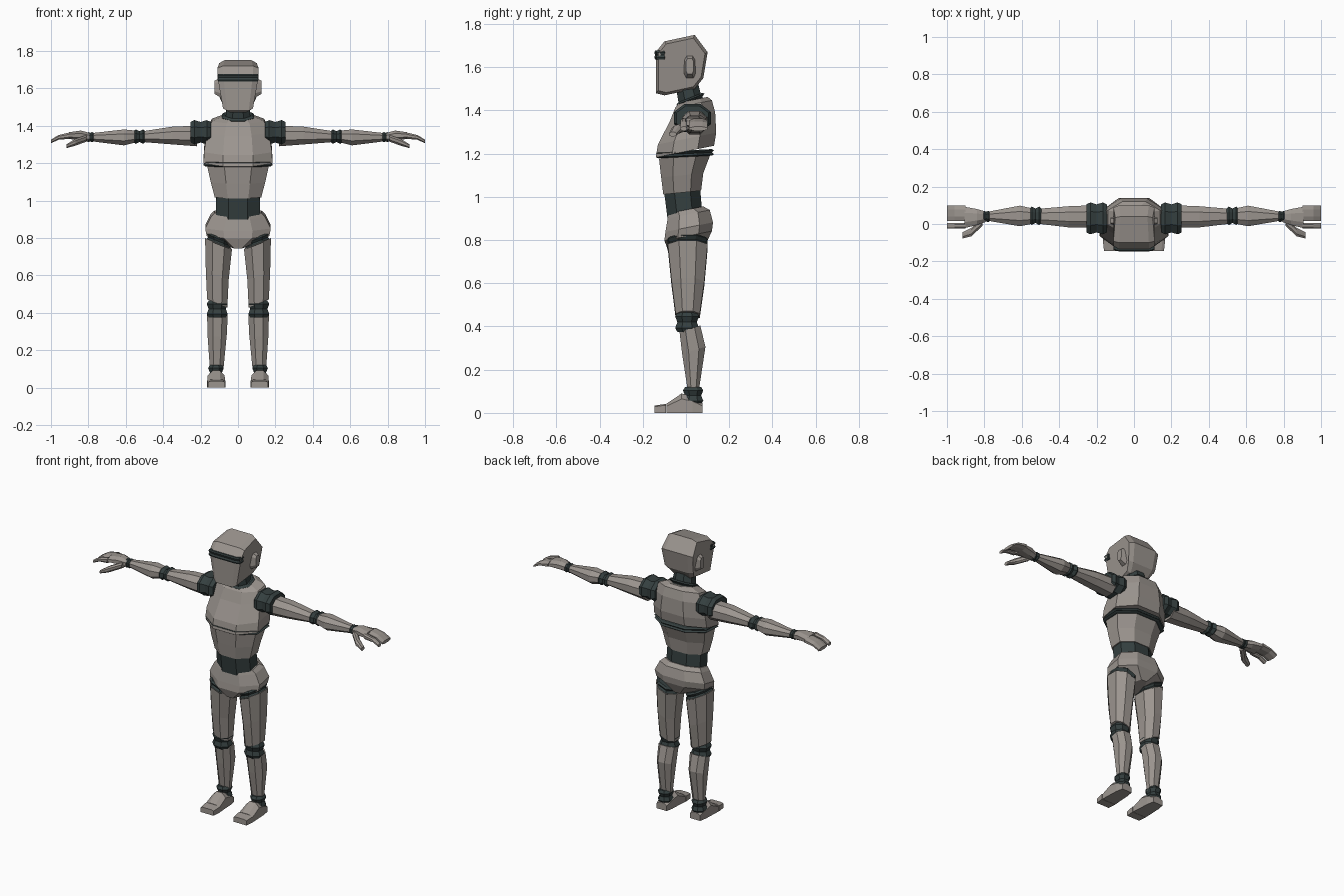
import bpy
import bmesh

cube = bpy.data.objects.get("Cube")
if cube:
    bpy.data.objects.remove(cube, do_unlink=True)


def make_material(name, color):
    mat = bpy.data.materials.new(name)
    mat.use_nodes = True
    mat.diffuse_color = color
    mat.node_tree.nodes["Principled BSDF"].inputs["Base Color"].default_value = color
    return mat


SHELL = make_material("warm_grey_shell", (0.33, 0.3, 0.275, 1))
JOINT = make_material("dark_joint", (0.035, 0.05, 0.05, 1))


def build(name, mat, loops):
    """Bridge successive point loops, cap both ends and add a flat-shaded object."""
    bm = bmesh.new()
    rows = [[bm.verts.new(point) for point in loop] for loop in loops]
    for lower, upper in zip(rows, rows[1:]):
        for i in range(len(lower)):
            bm.faces.new((lower[i - 1], lower[i], upper[i], upper[i - 1]))
    bm.faces.new(rows[0])
    bm.faces.new(rows[-1])
    bmesh.ops.remove_doubles(bm, verts=bm.verts, dist=0.0005)
    bmesh.ops.recalc_face_normals(bm, faces=bm.faces)
    mesh = bpy.data.meshes.new(name)
    bm.to_mesh(mesh)
    bm.free()
    mesh.materials.append(mat)
    obj = bpy.data.objects.new(name, mesh)
    bpy.context.collection.objects.link(obj)


def section(u0, u1, v0, v1, cut, flat_base):
    """Rectangle with cut corners; a flat base keeps its lower corners."""
    cut_u, cut_v = (u1 - u0) * cut, (v1 - v0) * cut
    base_u, base_v = (0, 0) if flat_base else (cut_u, cut_v)
    return [(u0 + base_u, v0), (u1 - base_u, v0), (u1, v0 + base_v), (u1, v1 - cut_v),
            (u1 - cut_u, v1), (u0 + cut_u, v1), (u0, v1 - cut_v), (u0, v0 + base_v)]


def place(axis, side, along, u, v):
    """Put a section point in the model, mirrored for the right side."""
    if axis == "x":
        return side * along, u, v
    if axis == "y":
        return side * u, along, v
    return side * u, v, along


def loft(name, axis, rings, mat=SHELL, side=1, cut=0.28, flat_base=False, slope_u=0, slope_v=0):
    """Skin cut-corner rings (position, u range, v range), optionally sloped."""
    loops = []
    for along, u0, u1, v0, v1 in rings:
        mid_u, mid_v = (u0 + u1) / 2, (v0 + v1) / 2
        loops.append([place(axis, side, along + slope_u * (u - mid_u) + slope_v * (v - mid_v), u, v)
                      for u, v in section(u0, u1, v0, v1, cut, flat_base)])
    build(name, mat, loops)


def joint(name, axis, middle, length, u0, u1, v0, v1, lip=0.01, **options):
    """Dark joint with a raised lip near each end and a groove between."""
    rings = []
    for step, inset in ((-1, lip), (-0.6, 0), (0, lip), (0.6, 0), (1, lip)):
        rings.append((middle + step * length / 2, u0 + inset, u1 - inset, v0 + inset, v1 - inset))
    loft(name, axis, rings, mat=JOINT, **options)


def trunk(name, rings, **options):
    """Symmetric upright loft from (height, half width, front, back)."""
    loft(name, "z", [(height, -half, half, front, back) for height, half, front, back in rings],
         **options)


# Head: side profile swept across the width, with the sides drawn in
profile = [(-.14, 1.67, .11), (-.1, 1.72, .11), (.04, 1.75, .1), (.1, 1.67, .11),
           (.08, 1.55, .1), (.04, 1.5, .08), (-.1, 1.47, .06), (-.14, 1.48, .08)]
centre_y, centre_z = -0.02, 1.6
head_loops = []
for across, shrink in ((-1, 0.9), (-0.72, 1), (0.72, 1), (1, 0.9)):
    head_loops.append([(across * half, centre_y + (y - centre_y) * shrink,
                        centre_z + (z - centre_z) * shrink) for y, z, half in profile])
build("head", SHELL, head_loops)

# Visor and neck
joint("visor", "z", 1.657, .04, -.11, .11, -.147, -.09, lip=.004, cut=.15)
trunk("neck", [(1.42, .07, -.03, .08), (1.54, .056, -.05, .05)], mat=JOINT, slope_v=.2)
joint("collar", "z", 1.44, .04, -.085, .085, -.045, .085, slope_v=.4)

# Torso shells and the dark bands between them
trunk("chest", [(1.21, .184, -.14, .13), (1.27, .182, -.13, .14), (1.37, .165, -.075, .135),
                (1.43, .14, -.05, .12), (1.45, .09, -.03, .1)], slope_v=.2)
joint("chest_band", "z", 1.2, .03, -.184, .184, -.14, .13, slope_v=.05)
trunk("abdomen", [(1.02, .124, -.105, .07), (1.1, .145, -.115, .08), (1.19, .165, -.125, .115)],
      slope_v=.1)
trunk("waist", [(.91, .118, -.085, .075), (1.03, .116, -.1, .065)], mat=JOINT, slope_v=.2)
trunk("pelvis", [(.76, .045, -.08, .09), (.82, .168, -.1, .12), (.86, .175, -.095, .125),
                 (.92, .145, -.085, .11), (.94, .125, -.08, .08)], slope_v=.2)

# Limbs, mirrored
for side, prefix in ((1, "left_"), (-1, "right_")):
    # Ear plate
    loft(prefix + "ear", "x", [(.09, -.01, .045, 1.55, 1.66), (.126, 0, .035, 1.57, 1.64)],
         side=side, cut=.2)

    # Leg
    joint(prefix + "hip_band", "z", .78, .05, .034, .17, -.085, .1, side=side, slope_u=.4)
    loft(prefix + "thigh", "z", [(.45, .057, .165, -.048, .064), (.6, .05, .172, -.067, .085),
                                 (.77, .032, .176, -.084, .1)], side=side, slope_u=.4)
    joint(prefix + "knee", "z", .42, .09, .055, .167, -.05, .06, side=side)
    loft(prefix + "calf", "z", [(.1, .078, .15, .01, .06), (.29, .06, .163, -.018, .09),
                                (.39, .055, .165, -.03, .066)], side=side, slope_v=.3)
    joint(prefix + "ankle", "z", .08, .08, .076, .16, -.014, .08, side=side)
    loft(prefix + "foot", "y", [(-.09, .067, .165, 0, .043), (-.02, .072, .162, 0, .09),
                                (.03, .074, .16, 0, .075), (.076, .083, .152, 0, .045)],
         side=side, flat_base=True)
    loft(prefix + "toe_cap", "y", [(-.145, .07, .16, 0, .034), (-.092, .066, .166, 0, .042)],
         side=side, flat_base=True, cut=.15)

    # Arm
    joint(prefix + "shoulder", "x", .2, .11, -.055, .115, 1.3, 1.43, side=side)
    loft(prefix + "upper_arm", "x", [(.22, -.02, .1, 1.29, 1.4), (.35, -.018, .095, 1.3, 1.395),
                                     (.5, 0, .082, 1.312, 1.372)], side=side)
    joint(prefix + "elbow", "x", .527, .065, -.005, .093, 1.303, 1.38, side=side)
    loft(prefix + "forearm", "x", [(.55, 0, .085, 1.31, 1.374), (.61, -.012, .098, 1.295, 1.38),
                                   (.785, .018, .065, 1.317, 1.36)], side=side)
    joint(prefix + "wrist", "x", .79, .035, .01, .07, 1.312, 1.366, lip=.004, side=side)

    # Hand with joined outer fingers, a forefinger and a thumb
    loft(prefix + "palm", "x", [(.795, .01, .067, 1.315, 1.362), (.84, -.005, .08, 1.32, 1.374),
                                (.905, -.022, .092, 1.33, 1.365)], side=side)
    for finger, inner, outer in (("outer_fingers", .015, .1), ("forefinger", -.025, .005)):
        loft(prefix + finger, "x", [(.9, inner, outer, 1.33, 1.364), (.96, inner, outer, 1.325, 1.35),
                                    (1, inner, outer, 1.306, 1.325)], side=side)
    loft(prefix + "thumb", "x", [(.81, -.01, .04, 1.315, 1.35), (.87, -.066, -.02, 1.293, 1.33),
                                 (.918, -.078, -.045, 1.28, 1.3)], side=side)
